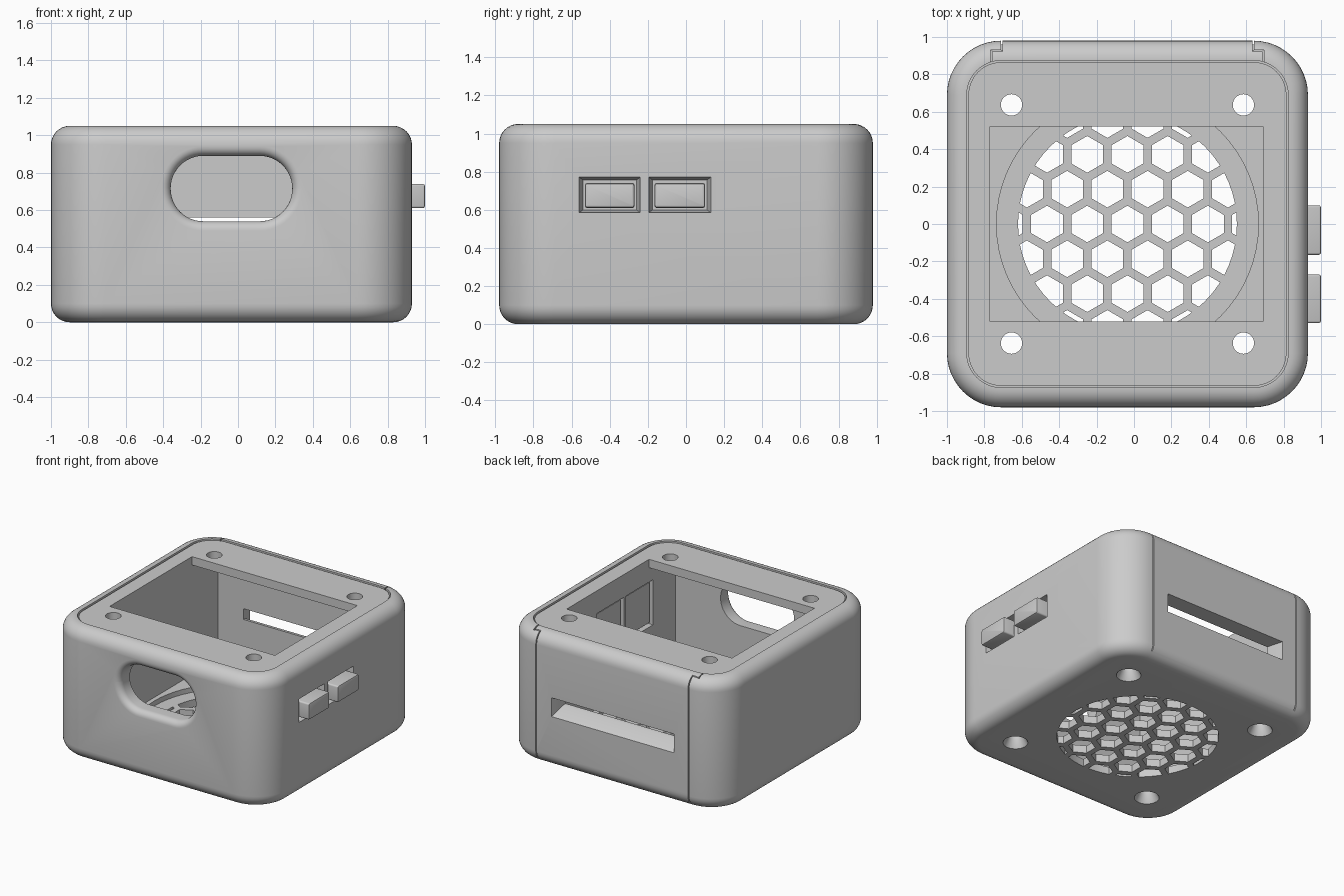
import bpy, bmesh, math

if "Cube" in bpy.data.objects:
    bpy.data.objects.remove(bpy.data.objects["Cube"])

CX = -0.035                      # centre of the case body
grey = bpy.data.materials.new("light_grey")
grey.diffuse_color = (0.6, 0.6, 0.6, 1)
grey.use_nodes = True
grey.node_tree.nodes["Principled BSDF"].inputs["Base Color"].default_value = grey.diffuse_color


def add(name, bm):
    bmesh.ops.recalc_face_normals(bm, faces=bm.faces)
    me = bpy.data.meshes.new(name)
    bm.to_mesh(me)
    bm.free()
    ob = bpy.data.objects.new(name, me)
    bpy.context.collection.objects.link(ob)
    me.materials.append(grey)
    return ob


def loft(name, rings, axis="z", seg=12):
    """Stack rounded rectangles (u0, u1, v0, v1, radius, level) along an axis."""
    bm = bmesh.new()
    loops = []
    for u0, u1, v0, v1, r, l in rings:
        pts = []
        for k, (u, v) in enumerate(((u1 - r, v1 - r), (u0 + r, v1 - r),
                                    (u0 + r, v0 + r), (u1 - r, v0 + r))):
            for i in range(seg + 1 if r > 0 else 1):
                a = math.pi / 2 * (k + i / seg)
                pts.append((u + r * math.cos(a), v + r * math.sin(a)))
        place = {"z": lambda u, v: (u, v, l), "y": lambda u, v: (u, l, v),
                 "x": lambda u, v: (l, u, v)}[axis]
        loops.append([bm.verts.new(place(*p)) for p in pts])
    for a, b in zip(loops, loops[1:]):
        for i in range(len(a)):
            j = (i + 1) % len(a)
            bm.faces.new((a[i], a[j], b[j], b[i]))
    bm.faces.new(loops[0])
    bm.faces.new(loops[-1])
    return add(name, bm)


def box(name, x0, x1, y0, y1, z0, z1):
    return loft(name, [(x0, x1, y0, y1, 0, z0), (x0, x1, y0, y1, 0, z1)])


def disc(name, x, y, levels, n=32, turn=0.0):
    """Round or n-sided column through (radius, z) levels."""
    bm = bmesh.new()
    loops = [[bm.verts.new((x + r * math.cos(turn + math.tau * i / n),
                            y + r * math.sin(turn + math.tau * i / n), z))
              for i in range(n)] for r, z in levels]
    for a, b in zip(loops, loops[1:]):
        for i in range(n):
            j = (i + 1) % n
            bm.faces.new((a[i], a[j], b[j], b[i]))
    bm.faces.new(loops[0])
    bm.faces.new(loops[-1])
    return add(name, bm)


def boolean(ob, tool, op="DIFFERENCE"):
    m = ob.modifiers.new("cut", "BOOLEAN")
    m.operation, m.solver, m.object = op, "EXACT", tool
    bpy.context.view_layer.objects.active = ob
    bpy.ops.object.modifier_apply(modifier=m.name)
    bpy.data.objects.remove(tool)


def smooth(ob):
    bpy.ops.object.select_all(action="DESELECT")
    ob.select_set(True)
    bpy.context.view_layer.objects.active = ob
    bpy.ops.object.shade_smooth_by_angle(angle=math.radians(30))


def inset(d, z):
    return (-1 + d, 0.93 - d, -0.98 + d, 0.98 - d, 0.29 - d, z)


# Case shell with rounded corners and filleted top and bottom edges
R, N = 0.1, 8
arc = [math.pi / 2 * i / N for i in range(N + 1)]
body = loft("case_body",
            [inset(R - R * math.sin(a), R - R * math.cos(a)) for a in arc] +
            [inset(R - R * math.cos(a), 1.05 - R + R * math.sin(a)) for a in arc])

# Lid recess, inner cavity and shallow round fan seat
boolean(body, loft("lid_recess", [inset(0.106, 0.98), inset(0.106, 1.1)]))
boolean(body, box("cavity", -0.77, 0.69, -0.85, 0.85, 0.10, 1.02))
boolean(body, disc("fan_seat", CX, 0, [(0.70, 0.06), (0.70, 0.2)], 64))

# Front port: a stadium hole with a rounded outer lip
F = 0.05
port = [(-0.36, 0.29, 0.54, 0.89, 0.174, -0.8)]
for i in range(7):
    a = math.pi / 2 * i / 6
    d = F * (1 - math.cos(a))
    port.append((-0.36 - d, 0.29 + d, 0.54 - d, 0.89 + d, 0.174 + d,
                 -0.98 + F - F * math.sin(a)))
port.append(port[-1][:5] + (-1.05,))
boolean(body, loft("port", port, "y"))

# Back card slot with a sloped lower lip
boolean(body, loft("slot", [(-0.54, 0.46, 0.48, 0.56, 0, 0.8),
                            (-0.55, 0.47, 0.47, 0.56, 0, 0.88),
                            (-0.58, 0.50, 0.41, 0.56, 0, 0.98),
                            (-0.58, 0.50, 0.41, 0.56, 0, 1.05)], "y"))

# Seams of the back panel
G = 0.004
for s in (-1, 1):
    x, x2 = CX + s * 0.672, CX + s * 0.727
    boolean(body, box("seam", x - G, x + G, 0.93, 1.05, 0.04, 1.1))
    boolean(body, box("seam", min(x, x2) - G, max(x, x2) + G, 0.922, 0.93, 1.0, 1.1))
    boolean(body, box("seam", x2 - G, x2 + G, 0.86, 0.93, 1.0, 1.1))

# Button recesses outside and flange pockets inside
buttons = ((-0.53, -0.27), (-0.165, 0.10))
for y0, y1 in buttons:
    boolean(body, loft("recess", [(y0 - 0.01, y1 + 0.01, 0.60, 0.755, 0, 0.84),
                                  (y0 - 0.03, y1 + 0.03, 0.585, 0.772, 0, 0.93),
                                  (y0 - 0.03, y1 + 0.03, 0.585, 0.772, 0, 1.05)], "x"))
    boolean(body, box("pocket", 0.6, 0.74, y0 - 0.04, y1 + 0.04, 0.50, 0.86))

# Countersunk screw holes in the floor
screws = [(CX + sx * 0.62, sy * 0.637) for sx in (-1, 1) for sy in (-1, 1)]
for x, y in screws:
    boolean(body, disc("screw", x, y, [(0.10, -0.02), (0.09, 0), (0.057, 0.06), (0.057, 0.2)]))

# Honeycomb vent, clipped to a circle
P = 0.215
vent = bmesh.new()
for row in range(-3, 4):
    for col in range(-4, 5):
        x, y = (col + 0.5 * (row % 2)) * P, row * P * math.sqrt(3) / 2
        if math.hypot(x, y) < 0.67:
            ring = [(CX + x + 0.098 * math.cos(a), y + 0.098 * math.sin(a))
                    for a in (math.pi / 6 + math.pi / 3 * i for i in range(6))]
            lo = [vent.verts.new((*p, -0.1)) for p in ring]
            hi = [vent.verts.new((*p, 0.2)) for p in ring]
            vent.faces.new(lo)
            vent.faces.new(hi)
            for i in range(6):
                j = (i + 1) % 6
                vent.faces.new((lo[i], lo[j], hi[j], hi[i]))
vent = add("vent", vent)
boolean(vent, disc("vent_edge", CX, 0, [(0.585, -0.05), (0.585, 0.15)], 64), "INTERSECT")
boolean(body, vent)
smooth(body)

# Top frame with window and screw holes
lid = loft("top_frame", [inset(0.115, 0.975), inset(0.115, 1.042)])
boolean(lid, box("window", -0.77, 0.69, -0.52, 0.52, 0.9, 1.2))
for x, y in screws:
    boolean(lid, disc("screw", x, y, [(0.057, 0.9), (0.057, 1.2)]))
smooth(lid)

# Side buttons with softened caps, and their inner flanges
for n, (y0, y1) in zip(("front", "rear"), buttons):
    e = 0.012
    cap = loft(n + "_button", [(y0, y1, 0.61, 0.74, 0.012, 0.80),
                               (y0, y1, 0.61, 0.74, 0.012, 1 - e),
                               (y0 + e * .3, y1 - e * .3, 0.61 + e * .3, 0.74 - e * .3, 0.01, 1 - e * .3),
                               (y0 + e, y1 - e, 0.61 + e, 0.74 - e, 0.004, 1.0)], "x", 4)
    smooth(cap)
    box(n + "_button_flange", 0.71, 0.75, y0 - 0.025, y1 + 0.025, 0.52, 0.84)
